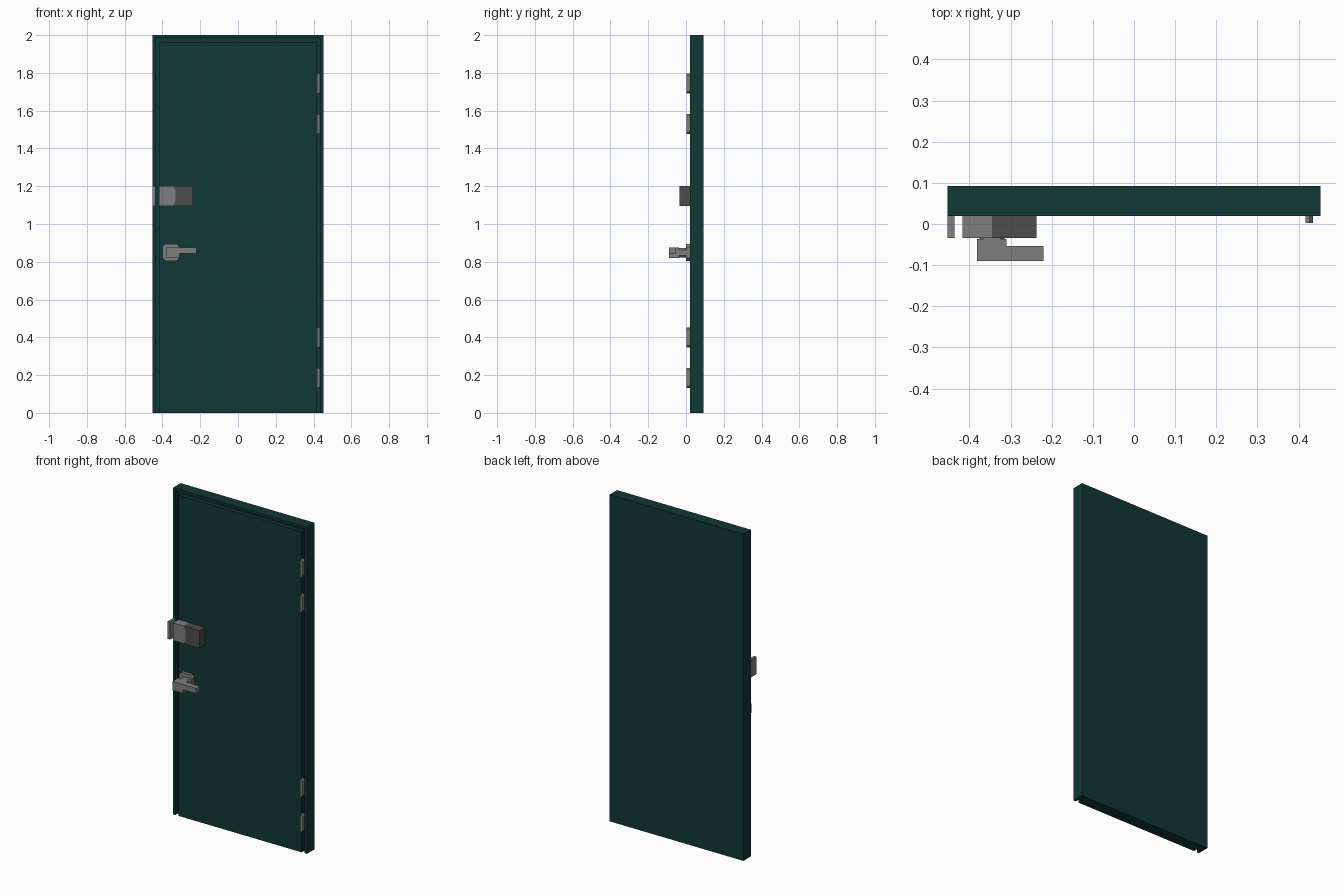
import bpy, bmesh

cube = bpy.data.objects.get("Cube")
if cube:
    bpy.data.objects.remove(cube, do_unlink=True)


def material(name, rgb):
    m = bpy.data.materials.new(name)
    m.use_nodes = True
    m.diffuse_color = (*rgb, 1)
    m.node_tree.nodes["Principled BSDF"].inputs["Base Color"].default_value = (*rgb, 1)
    return m


TEAL = material("dark teal paint", (0.0055, 0.038, 0.038))
GREY = material("grey metal", (0.21, 0.21, 0.21))
DARK = material("dark grey metal", (0.075, 0.075, 0.075))


def prism(name, outline, y0, y1, mat):
    """Extrude an (x, z) outline from y0 back to y1."""
    bm = bmesh.new()
    face = bm.faces.new([bm.verts.new((x, y0, z)) for x, z in outline])
    ext = bmesh.ops.extrude_face_region(bm, geom=[face])
    for v in ext["geom"]:
        if isinstance(v, bmesh.types.BMVert):
            v.co.y = y1
    bmesh.ops.recalc_face_normals(bm, faces=bm.faces)
    mesh = bpy.data.meshes.new(name)
    bm.to_mesh(mesh)
    bm.free()
    mesh.materials.append(mat)
    obj = bpy.data.objects.new(name, mesh)
    bpy.context.collection.objects.link(obj)
    return obj


def rect(x0, x1, z0, z1):
    return [(x0, z0), (x1, z0), (x1, z1), (x0, z1)]


def octagon(x0, x1, z0, z1, c):
    return [(x0 + c, z0), (x1 - c, z0), (x1, z0 + c), (x1, z1 - c),
            (x1 - c, z1), (x0 + c, z1), (x0, z1 - c), (x0, z0 + c)]


# Door: back slab, raised leaf, and a rim separated from it by a groove
W = 0.453
FRONT, GROOVE, BACK = 0.02, 0.045, 0.092
prism("door_back", rect(-W, W, 0, 2), GROOVE, BACK, TEAL)
prism("door_leaf", rect(-0.417, 0.417, 0, 1.963), FRONT, GROOVE, TEAL)
R = 0.438
prism("door_rim", [(-W, 0), (-R, 0), (-R, 1.985), (R, 1.985), (R, 0),
                   (W, 0), (W, 2), (-W, 2)], FRONT, GROOVE, TEAL)

# Hinges on the left edge, outer corners clipped
for i, z in enumerate((0.185, 0.40, 1.53, 1.745)):
    h = 0.053
    prism(f"hinge_{i + 1}", [(0.417, z - h), (0.427, z - h), (0.435, z - h + 0.01),
                             (0.435, z + h - 0.01), (0.427, z + h), (0.417, z + h)],
          0.003, 0.03, GREY)

# Rim lock: strike on the frame, light case and dark cover
Z0, Z1 = 1.095, 1.202
edge = [(-0.345, Z0), (-0.331, Z0 + 0.025), (-0.331, Z1 - 0.025), (-0.345, Z1)]
prism("lock_strike", rect(-W, -0.436, Z0, Z1), -0.034, FRONT, GREY)
prism("lock_case", [(-0.417, Z0)] + edge + [(-0.417, Z1)], -0.034, FRONT, GREY)
prism("lock_cover", edge + [(-0.237, Z1), (-0.237, Z0)], -0.034, FRONT, DARK)

# Handle: rosette, neck, head and lever
prism("handle_rosette", octagon(-0.40, -0.31, 0.805, 0.895, 0.016), 0.0, FRONT, GREY)
prism("handle_neck", octagon(-0.375, -0.315, 0.822, 0.873, 0.01), -0.036, 0.0, GREY)
prism("handle_head", rect(-0.382, -0.31, 0.82, 0.875), -0.09, -0.036, GREY)
prism("handle_lever", rect(-0.31, -0.22, 0.843, 0.875), -0.09, -0.054, GREY)
